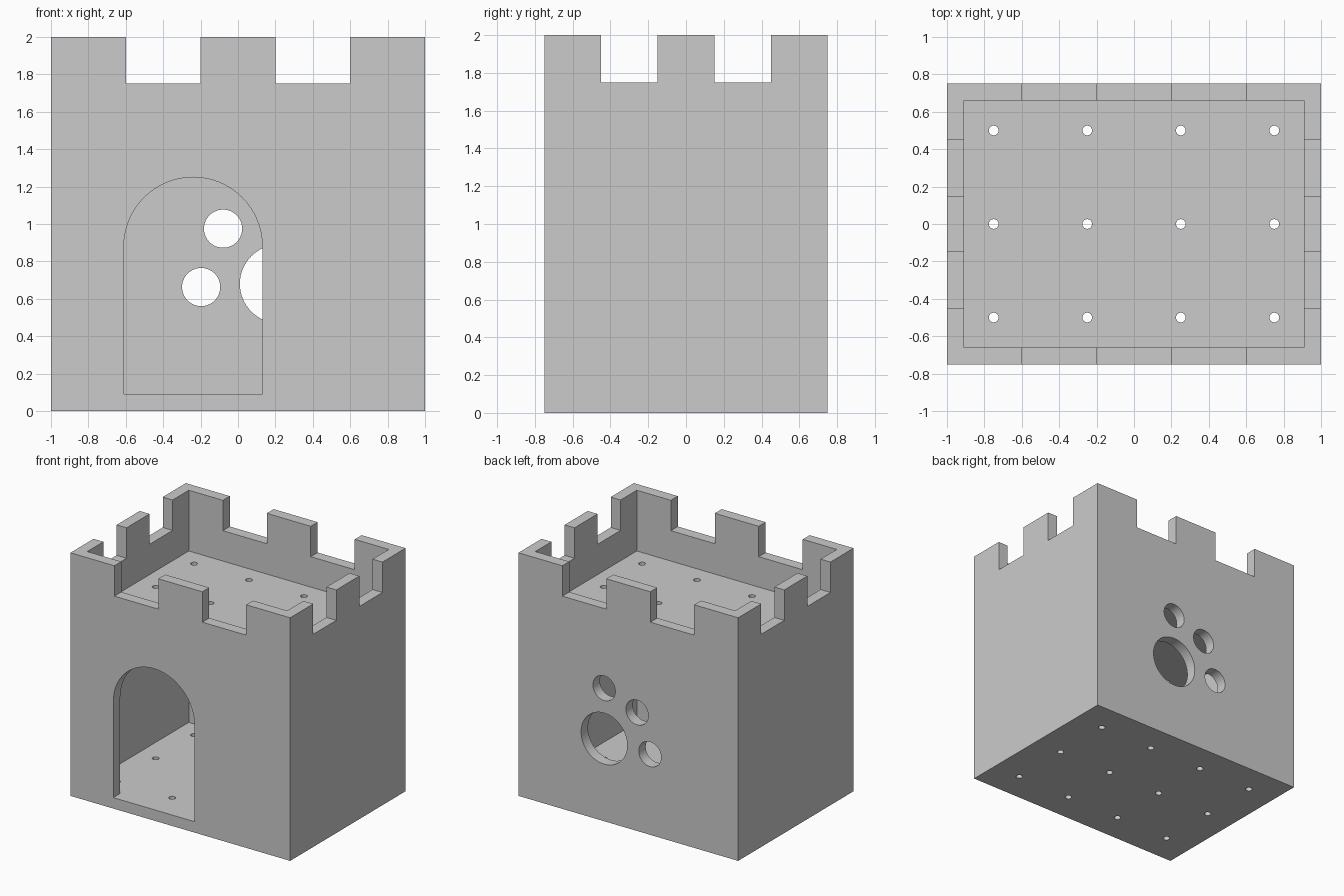
import bpy, bmesh
from math import sin, cos, pi, radians

if "Cube" in bpy.data.objects:
    bpy.data.objects.remove(bpy.data.objects["Cube"])

WALL = 0.09      # wall and floor thickness
DECK = 1.5       # top of the upper floor


def prism(name, points, a, b, axis):
    """Extrude a closed outline from a to b along y (points are x,z) or z (points are x,y)."""
    place = (lambda p, d: (p[0], d, p[1])) if axis == 'y' else (lambda p, d: (p[0], p[1], d))
    bm = bmesh.new()
    face = bm.faces.new([bm.verts.new(place(p, a)) for p in points])
    ext = bmesh.ops.extrude_face_region(bm, geom=[face])
    move = (0, b - a, 0) if axis == 'y' else (0, 0, b - a)
    bmesh.ops.translate(bm, vec=move, verts=[v for v in ext['geom'] if isinstance(v, bmesh.types.BMVert)])
    bmesh.ops.recalc_face_normals(bm, faces=bm.faces)
    mesh = bpy.data.meshes.new(name)
    bm.to_mesh(mesh)
    bm.free()
    obj = bpy.data.objects.new(name, mesh)
    bpy.context.collection.objects.link(obj)
    return obj


def rect(x0, x1, y0, y1):
    return [(x0, y0), (x1, y0), (x1, y1), (x0, y1)]


def arc(cx, cy, r, n, end=2 * pi, steps=None):
    return [(cx + r * cos(end * i / (steps or n)), cy + r * sin(end * i / (steps or n))) for i in range(n)]


def cut(points, a, b, axis):
    """Subtract an extruded outline from the tower."""
    cutter = prism("cutter", points, a, b, axis)
    cutter.hide_render = True
    mod = tower.modifiers.new("cut", 'BOOLEAN')
    mod.operation = 'DIFFERENCE'
    mod.solver = 'EXACT'
    mod.object = cutter
    bpy.ops.object.modifier_apply(modifier=mod.name)
    bpy.data.objects.remove(cutter, do_unlink=True)


# Solid tower block
tower = prism("castle_tower", rect(-1, 1, -0.75, 0.75), 0, 2, 'z')
bpy.context.view_layer.objects.active = tower
tower.select_set(True)

# Closed room below, open deck above
inner = rect(-1 + WALL, 1 - WALL, -0.75 + WALL, 0.75 - WALL)
cut(inner, WALL, DECK - WALL, 'z')
cut(inner, DECK, 2.2, 'z')

# Gaps between the battlements on all four walls
for s in (-1, 1):
    x0, x1 = sorted((0.2 * s, 0.6 * s))
    cut(rect(x0, x1, 1.75, 2.3), -1, 1, 'y')
    y0, y1 = sorted((0.15 * s, 0.45 * s))
    cut(rect(-1.2, 1.2, y0, y1), 1.75, 2.3, 'z')

# Arched doorway in the front wall
door = [(-0.61, WALL), (0.13, WALL)] + arc(-0.24, 0.88, 0.37, 33, pi, 32)
cut(door, -0.9, -0.6, 'y')

# One large and three small round windows in the back wall
for x, z, r in ((0.22, 0.68, 0.21), (0.22, 1.095, 0.102), (-0.08, 0.975, 0.102), (-0.197, 0.663, 0.102)):
    cut(arc(x, z, r, 64), 0.6, 0.9, 'y')

# Drain holes through both floors
for x in (-0.75, -0.25, 0.25, 0.75):
    for y in (-0.5, 0, 0.5):
        cut(arc(x, y, 0.026, 24), -0.1, 1.6, 'z')

bpy.ops.object.shade_smooth_by_angle(angle=radians(30))
